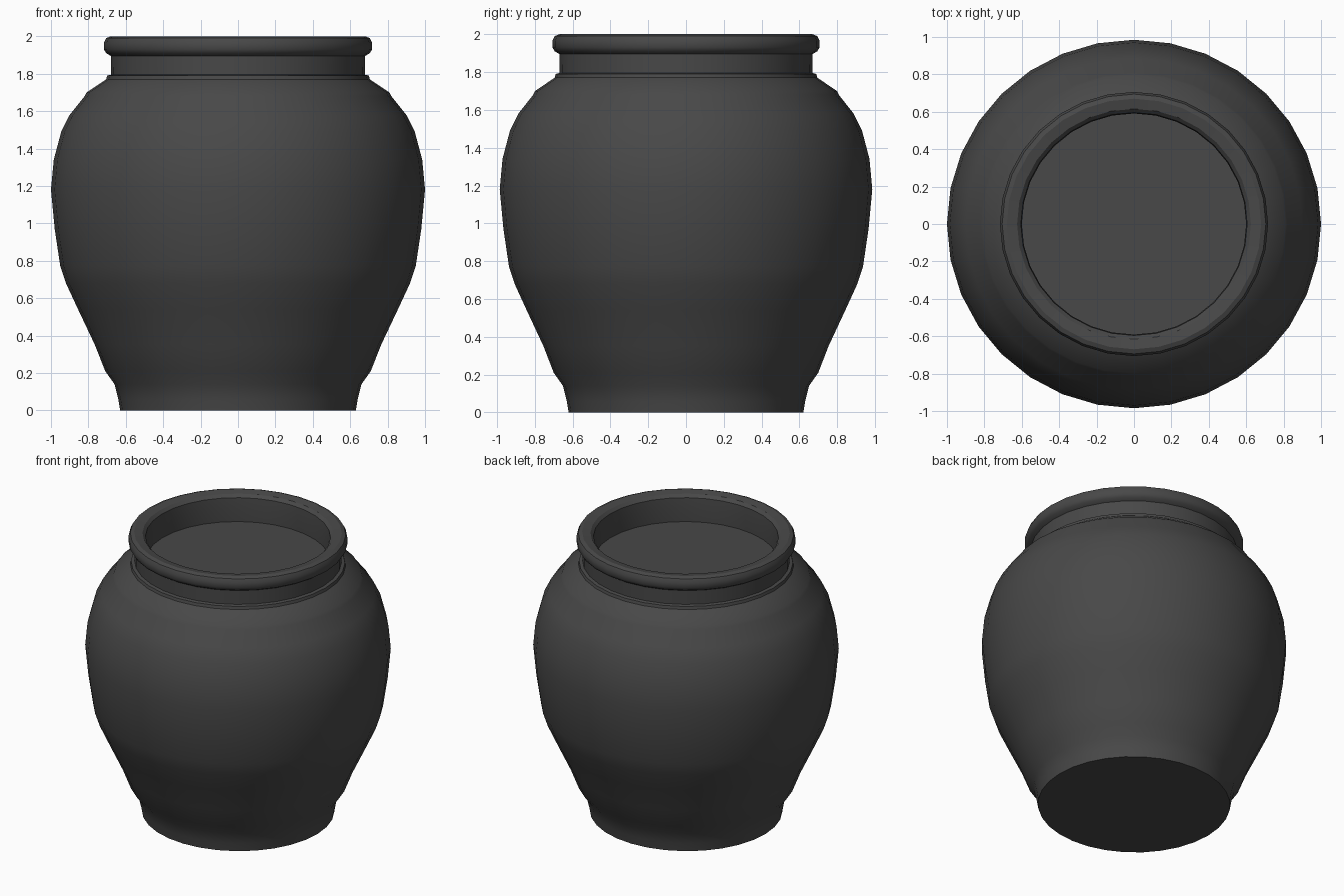
import bpy
import bmesh
import math

cube = bpy.data.objects.get("Cube")
if cube:
    bpy.data.objects.remove(cube, do_unlink=True)

SIDES = 32

# One dark clay colour
clay = bpy.data.materials.new("dark_grey_clay")
clay.use_nodes = True
colour = (0.065, 0.065, 0.065, 1)
clay.diffuse_color = colour
bsdf = clay.node_tree.nodes["Principled BSDF"]
bsdf.inputs["Base Color"].default_value = colour
bsdf.inputs["Roughness"].default_value = 0.8


def lathe(name, profile, cap_start=False, cap_end=False):
    """Spin (radius, height) points round z, optionally capping the ends."""
    bm = bmesh.new()
    rings = []
    for r, z in profile:
        ring = []
        for i in range(SIDES):
            a = 2 * math.pi * i / SIDES
            ring.append(bm.verts.new((r * math.cos(a), r * 0.985 * math.sin(a), z)))
        rings.append(ring)
    for low, high in zip(rings, rings[1:]):
        for i in range(SIDES):
            j = (i + 1) % SIDES
            bm.faces.new((low[i], low[j], high[j], high[i]))
    if cap_start:
        bm.faces.new(rings[0][::-1])
    if cap_end:
        bm.faces.new(rings[-1])
    mesh = bpy.data.meshes.new(name)
    bm.to_mesh(mesh)
    bm.free()
    mesh.materials.append(clay)
    obj = bpy.data.objects.new(name, mesh)
    bpy.context.collection.objects.link(obj)
    bpy.ops.object.select_all(action="DESELECT")
    obj.select_set(True)
    bpy.context.view_layer.objects.active = obj
    bpy.ops.object.shade_smooth_by_angle(angle=math.radians(32))
    return obj


# Foot and round belly, up to the shoulder ridge
belly = [(0.63, 0), (0.64, 0.06), (0.66, 0.14), (0.71, 0.21), (0.765, 0.35),
         (0.855, 0.54), (0.92, 0.68), (0.95, 0.77), (0.98, 0.97), (1.0, 1.18),
         (0.985, 1.34), (0.945, 1.49), (0.90, 1.58), (0.82, 1.68)]

# Shoulder slope, collar step, neck and rolled rim, then the inner wall
shoulder = [(0.81, 1.70), (0.705, 1.77), (0.70, 1.79), (0.678, 1.795)]
neck_and_rim = [(0.68, 1.895), (0.705, 1.91), (0.717, 1.93), (0.717, 1.965),
                (0.705, 1.99), (0.68, 2.0), (0.625, 1.99), (0.605, 1.97)]
inner_wall = [(0.60, 1.90), (0.602, 1.80)]

# The inner wall ends in a flat recessed floor
lathe("pot", belly + shoulder + neck_and_rim + inner_wall,
      cap_start=True, cap_end=True)
